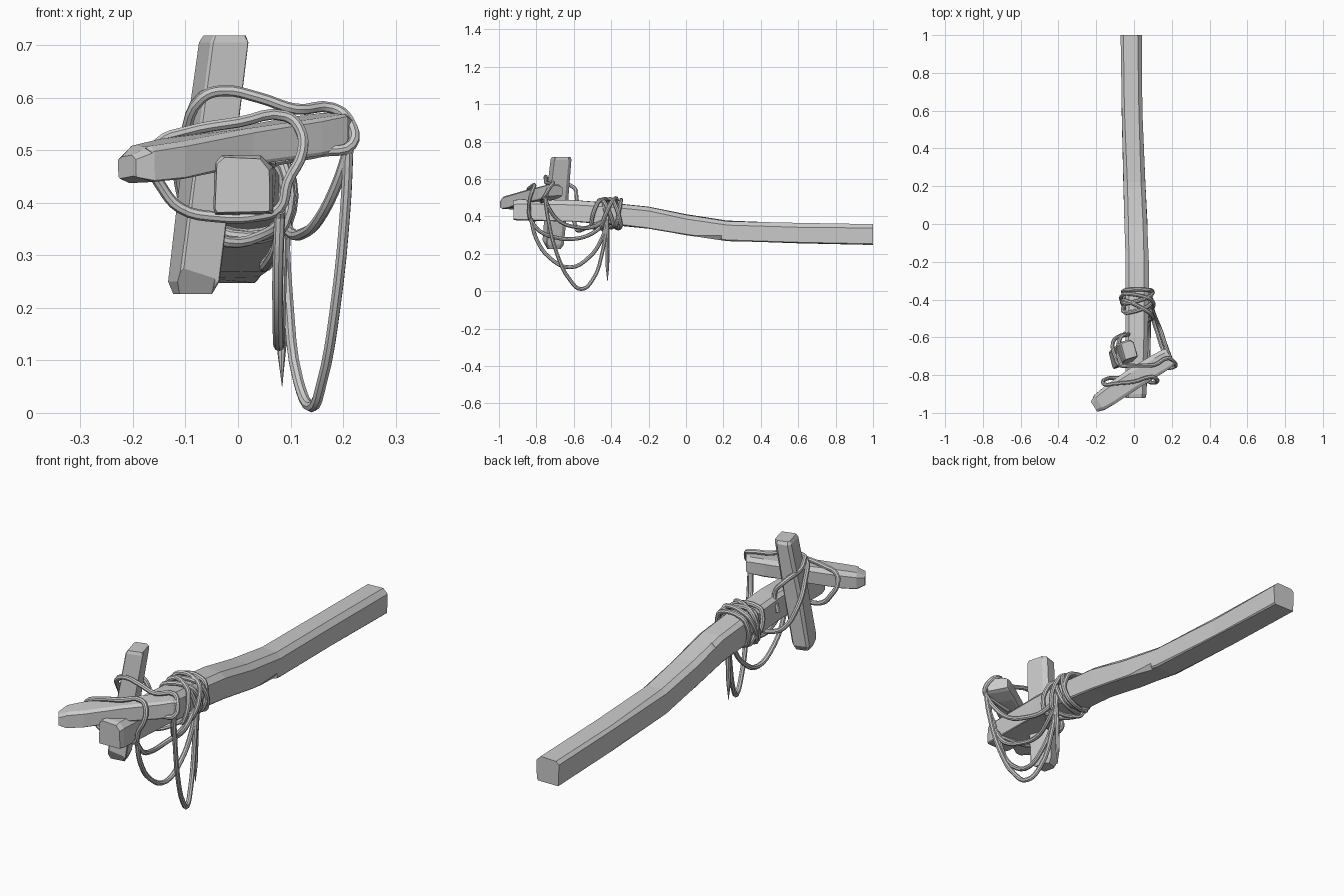
import bpy, bmesh, random
from mathutils import Vector, Euler

if "Cube" in bpy.data.objects:
    bpy.data.objects.remove(bpy.data.objects["Cube"])

random.seed(4)

# chamfered square outline shared by the hewn timbers
OUTLINE = [(-1, -.88), (-.9, -1), (.9, -1), (1, -.9), (1, .6), (.62, 1), (-.72, 1), (-1, .75)]


def timber(name, stations, u, v, jitter=.003):
    """Loft the outline through stations of (centre, half width, half height)."""
    u, v = Vector(u).normalized(), Vector(v).normalized()
    bm = bmesh.new()
    rings = []
    for c, w, h in stations:
        ring = []
        for a, b in OUTLINE:
            p = Vector(c) + u * a * w + v * b * h
            ring.append(bm.verts.new(p + (u + v) * random.uniform(-jitter, jitter)))
        rings.append(ring)
    n = len(OUTLINE)
    for r, s in zip(rings, rings[1:]):
        for i in range(n):
            bm.faces.new((r[i], r[(i + 1) % n], s[(i + 1) % n], s[i]))
    bm.faces.new(rings[0])
    bm.faces.new(rings[-1])
    bmesh.ops.recalc_face_normals(bm, faces=bm.faces)
    me = bpy.data.meshes.new(name)
    bm.to_mesh(me)
    bm.free()
    ob = bpy.data.objects.new(name, me)
    bpy.context.collection.objects.link(ob)
    return ob


def chip(ob, loc, size, rot):
    """Cut a splinter out of a timber edge."""
    bpy.ops.mesh.primitive_cube_add(size=1, location=loc, rotation=Euler(rot))
    cutter = bpy.context.object
    cutter.scale = size
    cutter.hide_render = True
    mod = ob.modifiers.new("chip", 'BOOLEAN')
    mod.operation, mod.solver, mod.object = 'DIFFERENCE', 'EXACT', cutter
    bpy.context.view_layer.objects.active = ob
    bpy.ops.object.modifier_apply(modifier=mod.name)
    bpy.data.objects.remove(cutter)


def rope(name, pts, closed=False, radius=.0105, taper=None):
    """Round rope through points."""
    cu = bpy.data.curves.new(name, 'CURVE')
    cu.dimensions = '3D'
    cu.bevel_depth, cu.bevel_resolution, cu.resolution_u = radius, 2, 4
    cu.use_fill_caps = True
    sp = cu.splines.new('BEZIER')
    sp.bezier_points.add(len(pts) - 1)
    sp.use_cyclic_u = closed
    for i, (bp, p) in enumerate(zip(sp.bezier_points, pts)):
        bp.co = p
        bp.handle_left_type = bp.handle_right_type = 'AUTO'
        bp.radius = taper[i] if taper else 1
    ob = bpy.data.objects.new(name, cu)
    bpy.context.collection.objects.link(ob)
    return ob


# long bent beam
beam = timber("long_beam", [
    ((.01, -.922, .434), .052, .05),
    ((.01, -.9, .436), .058, .056),
    ((.014, -.6, .428), .06, .058),
    ((.018, -.4, .415), .061, .058),
    ((.015, -.2, .392), .061, .058),
    ((.012, 0, .355), .06, .055),
    ((.003, .22, .322), .057, .053),
    ((-.01, .6, .311), .055, .053),
    ((-.015, 1, .304), .055, .054)], (1, 0, 0), (0, 0, 1))
chip(beam, (.055, .93, .372), (.06, .2, .04), (.06, .5, .08))
chip(beam, (.085, .09, .28), (.05, .2, .05), (-.1, .6, .05))
chip(beam, (-.062, -.1, .44), (.06, .09, .05), (-.1, -.7, .1))
chip(beam, (.075, .3, .385), (.05, .1, .05), (0, .7, .1))

# upright peg beside the beam
peg = timber("upright_peg", [
    ((-.088, -.712, .226), .030, .036),
    ((-.086, -.710, .25), .039, .05),
    ((-.058, -.69, .47), .039, .052),
    ((-.028, -.665, .705), .037, .05),
    ((-.026, -.664, .718), .032, .044)], (.96, .28, 0), (-.28, .96, 0), .002)
chip(peg, (-.1, -.785, .235), (.12, .07, .12), (.5, .1, .2))

# slanted cross branch lying over the front of the beam
branch = timber("cross_branch", [
    ((-.211, -.968, .468), .03, .02),
    ((-.185, -.945, .473), .047, .033),
    ((-.13, -.905, .483), .053, .036),
    ((0, -.82, .506), .056, .034),
    ((.13, -.74, .527), .054, .035),
    ((.18, -.71, .536), .052, .034),
    ((.192, -.70, .538), .045, .028)], (-.55, .83, 0), (0, 0, 1))
chip(branch, (-.235, -.99, .51), (.1, .1, .05), (.5, -.5, .5))

# rope wraps round the beam, each (y, tilt along x, tilt along z)
for i, (y, tx, tz) in enumerate([(-.36, .0, .012), (-.385, .02, -.02), (-.41, -.015, .03),
                                 (-.43, .02, -.025), (-.455, -.035, .02)]):
    e = .004 * (i % 3)
    corners = [(-1, -.8), (-.8, -1), (.8, -1), (1, -.8), (1, .75), (.7, 1), (-.7, 1), (-1, .75)]
    rope(f"rope_wrap_{i + 1}", [(.018 + a * (.066 + e), y + a * tx + b * tz, .415 + b * (.065 + e))
                                for a, b in corners], True)

# lashing round branch and beam
rope("front_lashing", [
    (-.15, -.85, .515), (-.1, -.845, .535), (0, -.835, .553), (.09, -.81, .565), (.118, -.82, .54),
    (.122, -.835, .495), (.095, -.84, .44), (.08, -.835, .39), (.04, -.825, .375), (-.04, -.815, .373),
    (-.11, -.815, .39), (-.145, -.82, .43), (-.165, -.835, .475)], True)

# lashing from the wraps, round the peg and the branch end
rope("peg_lashing", [
    (.085, -.45, .37), (.05, -.53, .34), (-.02, -.58, .325), (-.07, -.59, .35), (-.112, -.63, .44),
    (-.1, -.7, .53), (-.068, -.75, .6), (-.03, -.75, .613), (.04, -.75, .6), (.11, -.745, .578),
    (.18, -.71, .58), (.212, -.73, .555), (.216, -.755, .51), (.16, -.765, .497), (.07, -.77, .48)])
rope("peg_back_loop", [
    (-.065, -.75, .605), (-.085, -.69, .58), (-.07, -.60, .555), (-.03, -.585, .5), (-.05, -.58, .42)])

# slack ropes hanging on the right side
rope("hanging_rope_long", [
    (.21, -.755, .51), (.205, -.74, .4), (.185, -.69, .2), (.16, -.62, .06), (.14, -.56, .0115),
    (.115, -.5, .06), (.095, -.445, .22), (.086, -.42, .4)])
rope("hanging_rope_mid", [
    (.08, -.83, .39), (.076, -.8, .28), (.076, -.73, .18), (.078, -.62, .128), (.08, -.52, .18),
    (.083, -.45, .28), (.086, -.42, .38)])
rope("hanging_rope_short", [
    (.21, -.755, .5), (.19, -.73, .44), (.155, -.67, .37), (.125, -.58, .342), (.1, -.5, .343),
    (.085, -.43, .38)])
rope("hanging_rope_low", [
    (.08, -.835, .385), (.075, -.78, .32), (.06, -.7, .288), (.05, -.6, .28), (.07, -.5, .31),
    (.085, -.42, .38)])

# frayed rope tail
rope("rope_tail", [(.07, -.44, .47), (.088, -.425, .4), (.086, -.42, .26), (.083, -.42, .13),
                   (.084, -.42, .05)], taper=[1, 1, 1, .9, .05])

# ropes are smooth, timbers stay flat
bpy.ops.object.select_all(action='DESELECT')
for ob in bpy.context.scene.objects:
    if ob.type == 'CURVE':
        ob.select_set(True)
        bpy.context.view_layer.objects.active = ob
bpy.ops.object.convert(target='MESH')
bpy.ops.object.shade_smooth_by_angle()
